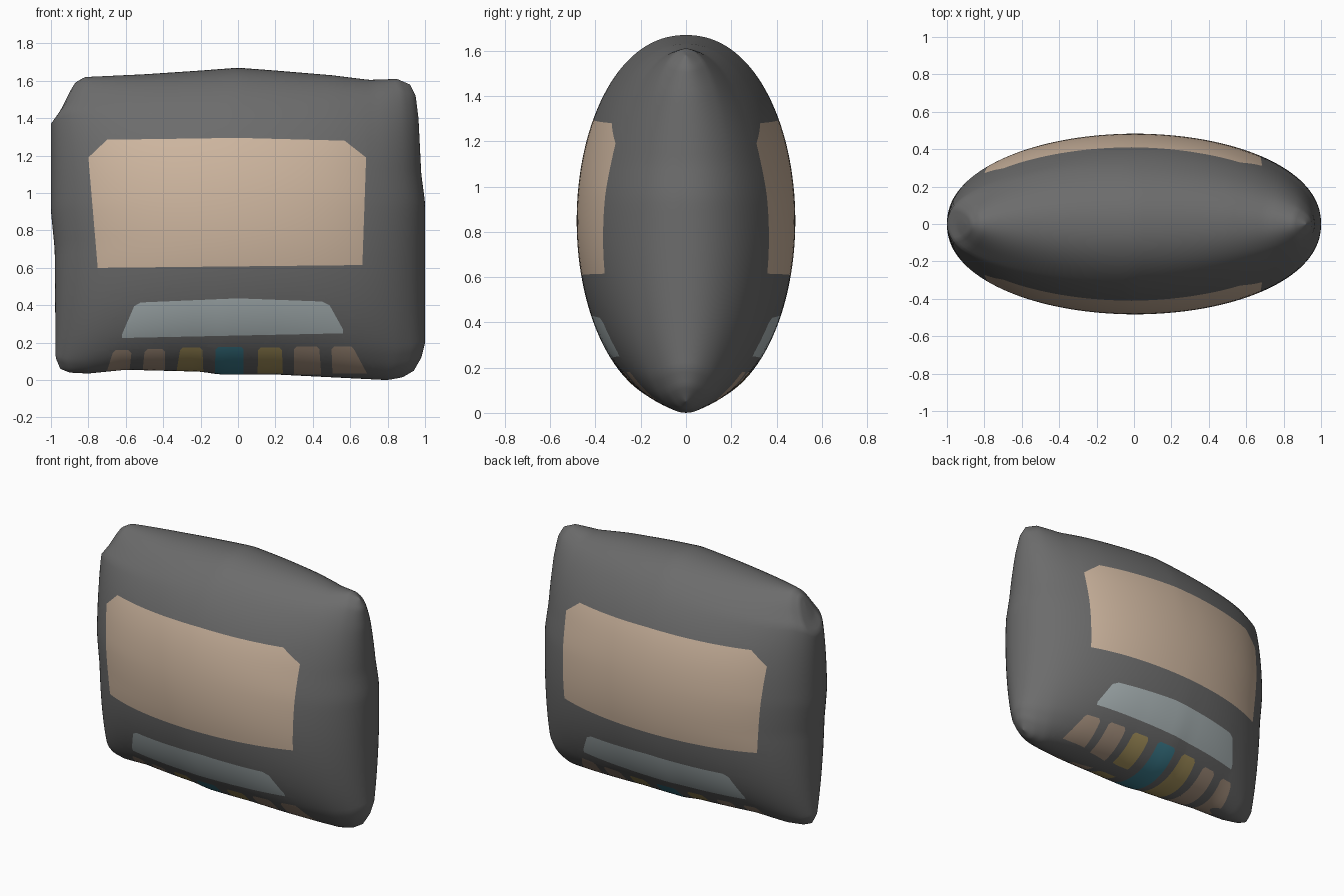
import bpy
import bmesh
import math
from mathutils import Vector

default_cube = bpy.data.objects.get("Cube")
if default_cube:
    bpy.data.objects.remove(default_cube, do_unlink=True)

COLUMNS, ROWS = 72, 64
HALF_DEPTH = 0.483

# Outline of the cushion seam, one run per side, corner to corner
bottom = [(-.95, .06), (-.9, .04), (-.8, .035), (-.6, .055), (-.2, .045), (-.1, .03),
          (.2, .03), (.4, .02), (.8, 0), (.88, .015), (.94, .05)]
top = [(-.9, 1.54), (-.87, 1.59), (-.82, 1.62), (-.5, 1.635), (-.2, 1.655), (0, 1.67),
       (.2, 1.655), (.5, 1.63), (.7, 1.605), (.85, 1.61), (.92, 1.58)]
left = [(-.95, .06), (-.975, .12), (-.98, .7), (-1, .9), (-1, 1.37), (-.95, 1.44), (-.9, 1.54)]
right = [(.94, .05), (.98, .12), (1, .2), (1, .95), (.98, 1.1), (.965, 1.4), (.95, 1.52), (.92, 1.58)]


def make_material(name, color):
    material = bpy.data.materials.new(name)
    material.use_nodes = True
    material.diffuse_color = (*color, 1)
    shader = material.node_tree.nodes["Principled BSDF"]
    shader.inputs["Base Color"].default_value = (*color, 1)
    return material


def along(side, fraction, axis):
    """Point on a side at a fraction of its extent along the given axis."""
    target = side[0][axis] + fraction * (side[-1][axis] - side[0][axis])
    for start, end in zip(side, side[1:]):
        if target <= end[axis] or end is side[-1]:
            mix = (target - start[axis]) / (end[axis] - start[axis])
            return Vector(start).lerp(Vector(end), mix)


def seam_patch(u, v):
    """Blend the four sides into one smooth patch."""
    low, high = along(bottom, u, 0), along(top, u, 0)
    near, far = along(left, v, 1), along(right, v, 1)
    corners = (Vector(bottom[0]).lerp(Vector(bottom[-1]), u)).lerp(
        Vector(top[0]).lerp(Vector(top[-1]), u), v)
    return low.lerp(high, v) + near.lerp(far, u) - corners


def inside(polygon, x, z):
    """True when a point lies in a convex clockwise polygon."""
    return all((bx - ax) * (z - az) - (bz - az) * (x - ax) <= 0
               for (ax, az), (bx, bz) in zip(polygon, polygon[1:] + polygon[:1]))


def inset_panel(bm, polygon, material_index):
    """Cut a convex panel through both faces of the cushion and colour it."""
    xs, zs = zip(*polygon)
    margin = 0.06
    for (ax, az), (bx, bz) in zip(polygon, polygon[1:] + polygon[:1]):
        faces = []
        for face in bm.faces:
            c = face.calc_center_median()
            if (min(xs) - margin < c.x < max(xs) + margin
                    and min(zs) - margin < c.z < max(zs) + margin):
                faces.append(face)
        edges = {edge for face in faces for edge in face.edges}
        verts = {vert for face in faces for vert in face.verts}
        bmesh.ops.bisect_plane(bm, geom=faces + list(edges) + list(verts), dist=1e-5,
                               plane_co=(ax, 0, az), plane_no=(bz - az, 0, ax - bx))
    for face in bm.faces:
        c = face.calc_center_median()
        if inside(polygon, c.x, c.z):
            face.material_index = material_index


# Inflated cushion: front and back sheets joined at the seam
bm = bmesh.new()
for facing in (-1, 1):
    grid = []
    for j in range(ROWS + 1):
        b = math.pi * (j / ROWS - 0.5)
        row = []
        for i in range(COLUMNS + 1):
            a = math.pi * (i / COLUMNS - 0.5)
            point = seam_patch((math.sin(a) + 1) / 2, (math.sin(b) + 1) / 2)
            puff = max(0, math.cos(a) * math.cos(b)) ** 0.93
            row.append(bm.verts.new((point.x, facing * HALF_DEPTH * puff, point.y)))
        grid.append(row)
    for j in range(ROWS):
        for i in range(COLUMNS):
            quad = [grid[j][i], grid[j][i + 1], grid[j + 1][i + 1], grid[j + 1][i]]
            bm.faces.new(quad if facing < 0 else quad[::-1])
bmesh.ops.remove_doubles(bm, verts=bm.verts, dist=1e-5)

# Large screen panel and the pale strip below it
inset_panel(bm, [(-.8, 1.19), (-.7, 1.285), (0, 1.295), (.57, 1.28), (.685, 1.19),
                 (.665, .615), (-.75, .6)], 1)
inset_panel(bm, [(-.62, .245), (-.555, .395), (-.52, .415), (0, .437), (.45, .42),
                 (.49, .4), (.562, .27), (.562, .25), (-.62, .225)], 2)

# Row of keys: top left, top right, bottom left, bottom right, base, height, colour
keys = [(-.67, -.57, -.7, -.58, .05, .16, 3), (-.5, -.39, -.51, -.39, .05, .165, 3),
        (-.31, -.19, -.33, -.185, .04, .175, 4), (-.12, .03, -.125, .03, .02, .178, 5),
        (.107, .235, .105, .24, .035, .175, 4), (.3, .435, .3, .445, .03, .18, 3),
        (.5, .62, .505, .69, .035, .18, 3)]
for tl, tr, bl, br, base, height, color in keys:
    chamfer = 0.015
    inset_panel(bm, [(bl, base), (tl, height - chamfer), (tl + chamfer, height),
                     (tr - chamfer, height), (tr, height - chamfer), (br, base)], color)

for face in bm.faces:
    face.smooth = True
mesh = bpy.data.meshes.new("cushion_body")
bm.to_mesh(mesh)
bm.free()
cushion = bpy.data.objects.new("cushion_body", mesh)
bpy.context.collection.objects.link(cushion)

for name, color in [("charcoal_fabric", (.15, .15, .15)), ("tan_panel", (.62, .47, .35)),
                    ("pale_blue_grey", (.42, .48, .49)), ("brown_key", (.42, .31, .23)),
                    ("gold_key", (.42, .32, .12)), ("teal_key", (.05, .22, .29))]:
    mesh.materials.append(make_material(name, color))
